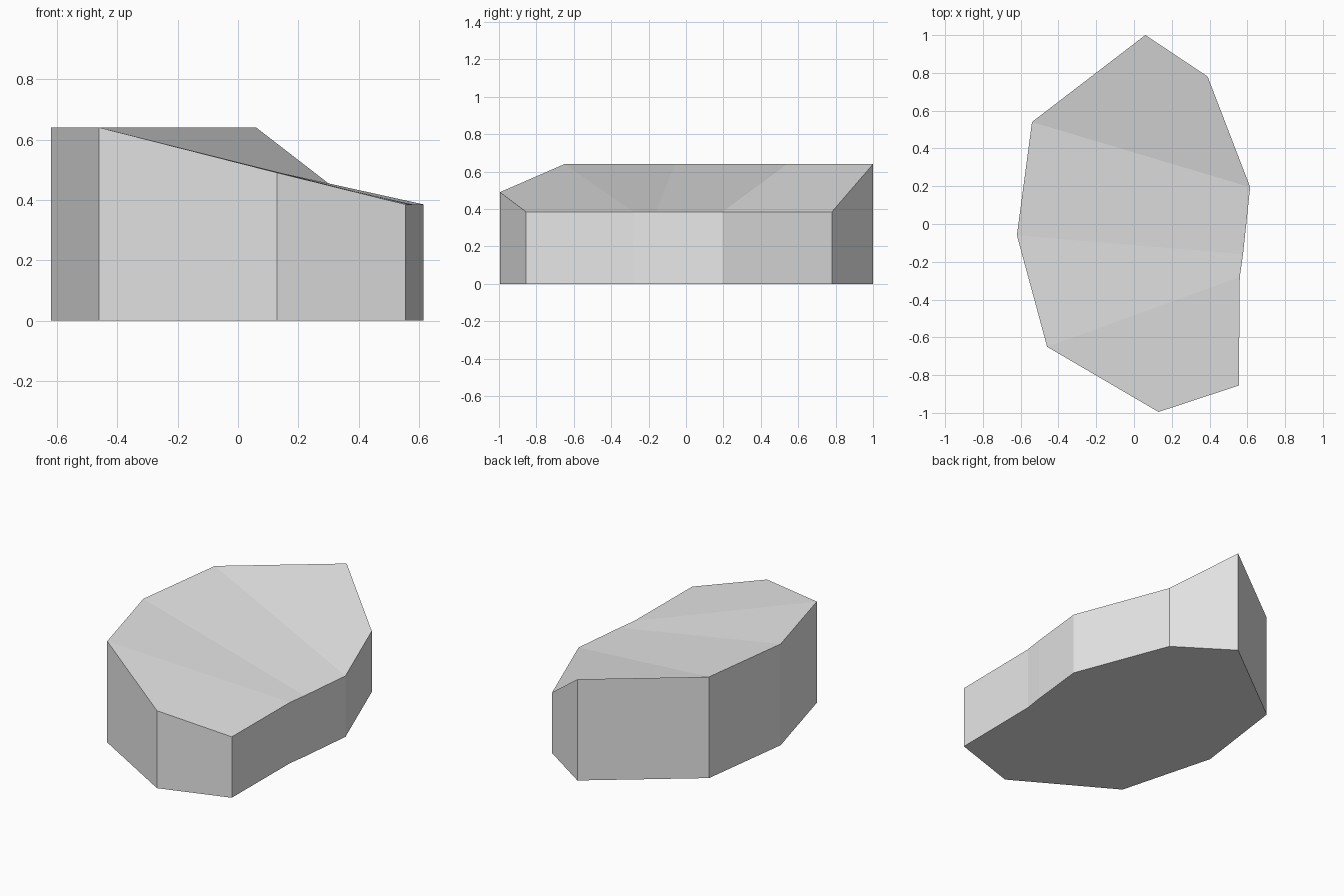
import bpy
import bmesh

cube = bpy.data.objects.get("Cube")
if cube:
    bpy.data.objects.remove(cube, do_unlink=True)

# Single pale grey stone colour
stone = bpy.data.materials.new("pale_grey_stone")
stone.use_nodes = True
colour = (0.8, 0.8, 0.8, 1.0)
stone.diffuse_color = colour
stone.node_tree.nodes["Principled BSDF"].inputs["Base Color"].default_value = colour

HIGH, LOW = 0.64, 0.385

# Outline, counter-clockwise, with the height of the top edge at each corner
outline = [
    (0.06, 1.0, HIGH), (-0.54, 0.54, HIGH), (-0.62, -0.06, HIGH),
    (-0.46, -0.65, HIGH), (0.13, -0.995, 0.49), (0.555, -0.855, LOW),
    (0.56, -0.28, LOW), (0.577, -0.16, LOW), (0.615, 0.195, LOW),
    (0.39, 0.78, LOW),
]

bm = bmesh.new()
base = [bm.verts.new((x, y, 0)) for x, y, z in outline]
rim = [bm.verts.new(p) for p in outline]
count = len(outline)

# Upright walls
for i in range(count):
    j = (i + 1) % count
    bm.faces.new((base[i], base[j], rim[j], rim[i]))

# Flat underside
bm.faces.new(base[::-1])

# Sloping top, as facets running across from the high side to the low side
for high in range(1, 4):
    low = 9 - high
    bm.faces.new((rim[high], rim[high + 1], rim[low - 1], rim[low]))

# Twisted back facet, folded from the high shoulder to the low back corner
bm.faces.new((rim[1], rim[8], rim[9], rim[0]))

bm.normal_update()
mesh = bpy.data.meshes.new("faceted_rock")
bm.to_mesh(mesh)
bm.free()
mesh.materials.append(stone)
rock = bpy.data.objects.new("faceted_rock", mesh)
bpy.context.collection.objects.link(rock)
